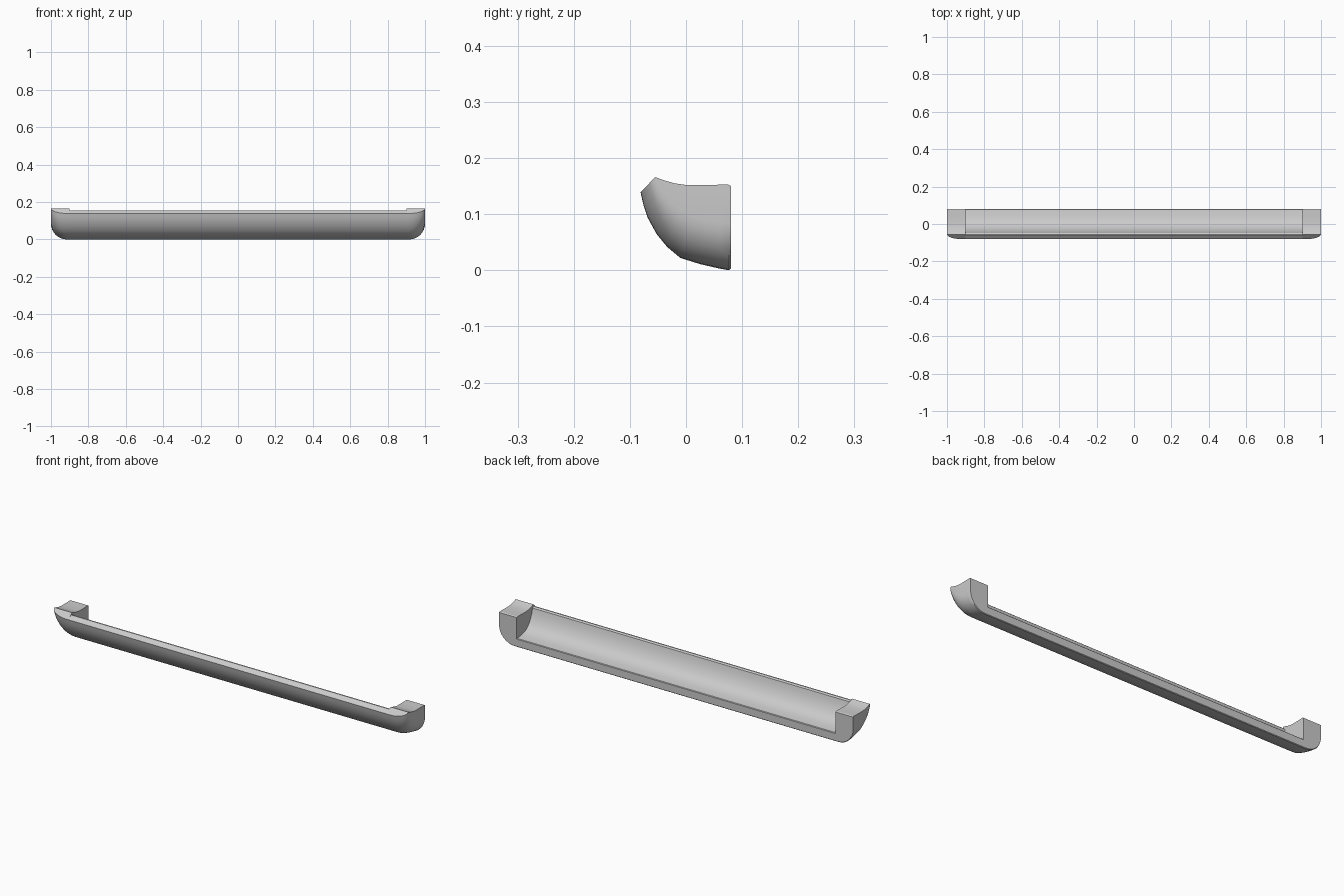
import bpy, bmesh, math

if "Cube" in bpy.data.objects:
    bpy.data.objects.remove(bpy.data.objects["Cube"])

# Cross-sections as (y, z): outer skin from back bottom edge up to the lip
OUTER = [(.077, 0), (.06, .003), (.025, .011), (-.01, .022), (-.033, .041),
         (-.052, .064), (-.068, .093), (-.076, .117), (-.081, .139)]
# where the outer skin arrives at the flat end of the bar
END = [(.077, .085), (.06, .085), (.035, .089), (.01, .097), (-.012, .109),
       (-.028, .122), (-.042, .139), (-.05, .152), (-.055, .166)]
# inside of the trough, lip to back edge
INNER = [(-.061, .156), (-.055, .156), (-.048, .15), (-.043, .13), (-.034, .107),
         (-.021, .084), (-.006, .067), (.01, .056), (.04, .047), (.077, .043), (.08, .04)]
# dished top of the end blocks, lip to back edge
TOP = [(-.055, .166), (-.038, .16), (-.02, .155), (0, .152), (.04, .152), (.075, .153), (.08, .15)]


def loft(name, sections, caps):
    bm = bmesh.new()
    rings = [[bm.verts.new((x, y, z)) for y, z in pts] for x, pts in sections]
    n = len(rings[0])
    for a, b in zip(rings, rings[1:]):
        for i in range(n):
            j = (i + 1) % n
            bm.faces.new((a[i], a[j], b[j], b[i]))
    if caps:
        bm.faces.new(rings[0])
        bm.faces.new(rings[-1])
    bmesh.ops.remove_doubles(bm, verts=bm.verts, dist=1e-5)
    bmesh.ops.recalc_face_normals(bm, faces=bm.faces)
    if not caps:
        # open tube: make the lowest faces point down
        low = min(bm.faces, key=lambda f: f.calc_center_median().z)
        if low.normal.z > 0:
            bmesh.ops.reverse_faces(bm, faces=bm.faces)
    me = bpy.data.meshes.new(name)
    bm.to_mesh(me)
    bm.free()
    ob = bpy.data.objects.new(name, me)
    bpy.context.collection.objects.link(ob)
    bpy.ops.object.select_all(action='DESELECT')
    bpy.context.view_layer.objects.active = ob
    ob.select_set(True)
    bpy.ops.object.shade_smooth_by_angle(angle=math.radians(32))
    return ob


def skin(t):
    """Outer skin blended toward the end shape, with a small back edge break."""
    pts = [(a[0] + (b[0] - a[0]) * t, a[1] + (b[1] - a[1]) * t) for a, b in zip(OUTER, END)]
    return [(.08, pts[0][1] + .003)] + pts


# Long open trough
trough = skin(0) + INNER
loft("trough", [(-.9, trough), (.9, trough)], False)

# Solid end block with rounded outer corner, mirrored to the other end
sections = [(.9, skin(0) + TOP)]
for k in range(9):
    a = math.pi / 2 * k / 8
    sections.append((.915 + .085 * math.sin(a), skin(1 - math.cos(a)) + TOP))
block = loft("end_block", sections, True)
mirror = block.modifiers.new("Mirror", 'MIRROR')
mirror.use_axis = (True, False, False)
mirror.use_mirror_merge = False
